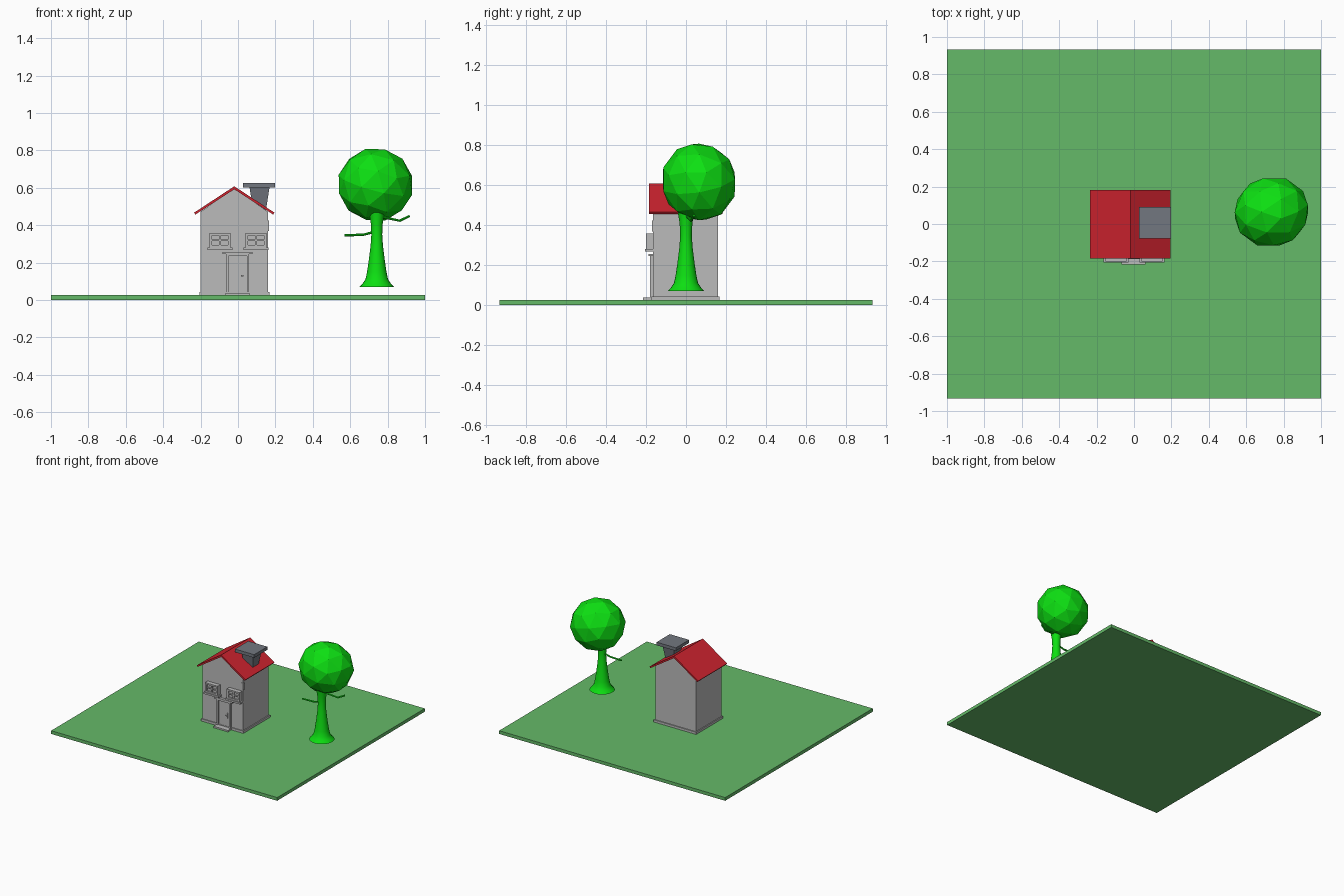
import bpy, bmesh, math
from mathutils import Vector

if "Cube" in bpy.data.objects:
    bpy.data.objects.remove(bpy.data.objects["Cube"])


def material(name, rgb):
    m = bpy.data.materials.new(name)
    m.diffuse_color = (*rgb, 1)
    m.use_nodes = True
    m.node_tree.nodes["Principled BSDF"].inputs["Base Color"].default_value = m.diffuse_color
    return m


GRASS = material("grass green", (0.13, 0.49, 0.14))
LEAF = material("bright green", (0.004, 0.74, 0.006))
WALL = material("wall grey", (0.50, 0.50, 0.50))
ROOF = material("roof red", (0.62, 0.017, 0.028))
SLATE = material("slate grey", (0.17, 0.185, 0.215))


def finish(name, bm, mat):
    bmesh.ops.recalc_face_normals(bm, faces=bm.faces)
    me = bpy.data.meshes.new(name)
    bm.to_mesh(me)
    bm.free()
    me.materials.append(mat)
    ob = bpy.data.objects.new(name, me)
    bpy.context.collection.objects.link(ob)
    return ob


def add_box(bm, x0, x1, y0, y1, z0, z1, top_scale=1.0):
    r = bmesh.ops.create_cube(bm, size=1)
    cx, cy = (x0 + x1) / 2, (y0 + y1) / 2
    for v in r["verts"]:
        s = top_scale if v.co.z > 0 else 1
        v.co = (cx + v.co.x * (x1 - x0) * s, cy + v.co.y * (y1 - y0) * s,
                z1 if v.co.z > 0 else z0)


def boxes(name, mat, *dims):
    bm = bmesh.new()
    for d in dims:
        add_box(bm, *d)
    return finish(name, bm, mat)


def prism(name, mat, profile, y0, y1):
    """Extrude an x-z outline along y."""
    bm = bmesh.new()
    f = bm.faces.new([bm.verts.new((x, y0, z)) for x, z in profile])
    r = bmesh.ops.extrude_face_region(bm, geom=[f])
    vs = [g for g in r["geom"] if isinstance(g, bmesh.types.BMVert)]
    bmesh.ops.translate(bm, verts=vs, vec=(0, y1 - y0, 0))
    return finish(name, bm, mat)


def shade_smooth(ob):
    bpy.context.view_layer.objects.active = ob
    bpy.ops.object.select_all(action='DESELECT')
    ob.select_set(True)
    bpy.ops.object.shade_smooth_by_angle(angle=math.radians(35))


# Lawn
boxes("lawn", GRASS, (-1, 1, -0.933, 0.933, 0, 0.026))

# House body with gable, plinth and doorstep
prism("house_walls", WALL,
      [(-0.2, 0.026), (0.16, 0.026), (0.16, 0.473), (-0.02, 0.594), (-0.2, 0.473)],
      -0.166, 0.16)
boxes("plinth", WALL, (-0.207, 0.168, -0.173, 0.168, 0.026, 0.044))
boxes("doorstep", WALL, (-0.066, 0.062, -0.216, -0.16, 0.026, 0.038))

# Roof: folded slab with overhang
prism("roof", ROOF,
      [(-0.235, 0.467), (-0.228, 0.457), (-0.02, 0.592), (0.188, 0.457),
       (0.195, 0.467), (-0.02, 0.608)],
      -0.185, 0.182)

# Chimney: stack flaring upwards under a flat cap
boxes("chimney_stack", SLATE, (0.082, 0.148, -0.026, 0.04, 0.47, 0.604, 1.62))
boxes("chimney_cap", SLATE, (0.027, 0.197, -0.077, 0.09, 0.602, 0.627))

# Door: leaf, frame, lintel and handle
boxes("door_leaf", WALL, (-0.05, 0.045, -0.171, -0.16, 0.04, 0.24))
boxes("door_frame", WALL,
      (-0.063, -0.052, -0.18, -0.16, 0.038, 0.246),
      (0.047, 0.058, -0.18, -0.16, 0.038, 0.246),
      (-0.063, 0.058, -0.18, -0.16, 0.235, 0.246),
      (-0.083, 0.078, -0.187, -0.16, 0.246, 0.257))
boxes("door_handle", WALL,
      (0.026, 0.032, -0.177, -0.17, 0.11, 0.15),
      (0.016, 0.032, -0.18, -0.175, 0.127, 0.133))

# Box windows with cross bars and sills, one either side of the door
for side, cx in (("left", -0.096), ("right", 0.096)):
    w, z0, z1 = 0.056, 0.282, 0.358
    zm = (z0 + z1) / 2
    boxes(side + "_window_box", WALL, (cx - w, cx + w, -0.188, -0.16, z0, z1))
    boxes(side + "_window_frame", WALL,
          (cx - w, cx - w + 0.014, -0.2, -0.185, z0, z1),
          (cx + w - 0.014, cx + w, -0.2, -0.185, z0, z1),
          (cx - w, cx + w, -0.2, -0.185, z1 - 0.012, z1),
          (cx - w, cx + w, -0.2, -0.185, z0, z0 + 0.012),
          (cx - 0.005, cx + 0.005, -0.197, -0.185, z0, z1),
          (cx - w, cx + w, -0.197, -0.185, zm - 0.004, zm + 0.004))
    boxes(side + "_window_sill", WALL,
          (cx - w - 0.01, cx + w + 0.01, -0.206, -0.16, 0.268, z0))

# Small corner stone on the front right wall edge
boxes("corner_stone", WALL, (0.15, 0.166, -0.171, -0.15, 0.37, 0.425))

# Tree trunk: lathed profile, flared at the foot and top
TX = 0.742
bm = bmesh.new()
rings = []
for r, z in [(0.092, 0.07), (0.074, 0.09), (0.06, 0.112), (0.052, 0.15), (0.043, 0.21),
             (0.033, 0.29), (0.029, 0.35), (0.032, 0.41), (0.042, 0.47)]:
    c = bmesh.ops.create_circle(bm, segments=24, radius=r)["verts"]
    bmesh.ops.translate(bm, verts=c, vec=(TX, 0, z))
    rings.append(c)
for a, b in zip(rings, rings[1:]):
    for i in range(24):
        j = (i + 1) % 24
        bm.faces.new((a[i], a[j], b[j], b[i]))
bm.faces.new(rings[0])
bm.faces.new(rings[-1])
shade_smooth(finish("tree_trunk", bm, LEAF))


# Thin bent branches
def branch(name, points, radius):
    bm = bmesh.new()
    for a, b in zip(points, points[1:]):
        a, b = Vector(a), Vector(b)
        d = b - a
        vs = bmesh.ops.create_cone(bm, cap_ends=True, segments=8, radius1=radius,
                                   radius2=radius * 0.85, depth=d.length + 0.004)["verts"]
        q = Vector((0, 0, 1)).rotation_difference(d)
        for v in vs:
            v.co = q @ v.co + (a + b) / 2
    finish(name, bm, LEAF)


branch("left_branch", [(TX, 0, 0.368), (0.67, 0, 0.349), (0.572, 0, 0.346)], 0.007)
branch("right_branch", [(TX, 0, 0.45), (0.865, 0.025, 0.424), (0.915, 0.04, 0.448)], 0.007)

# Faceted crown
bm = bmesh.new()
bmesh.ops.create_icosphere(bm, subdivisions=2, radius=1)
crown = finish("tree_crown", bm, LEAF)
crown.location = (0.735, 0.065, 0.617)
crown.rotation_euler = (0.25, 0.2, 0.3)
crown.scale = (0.205, 0.19, 0.198)
